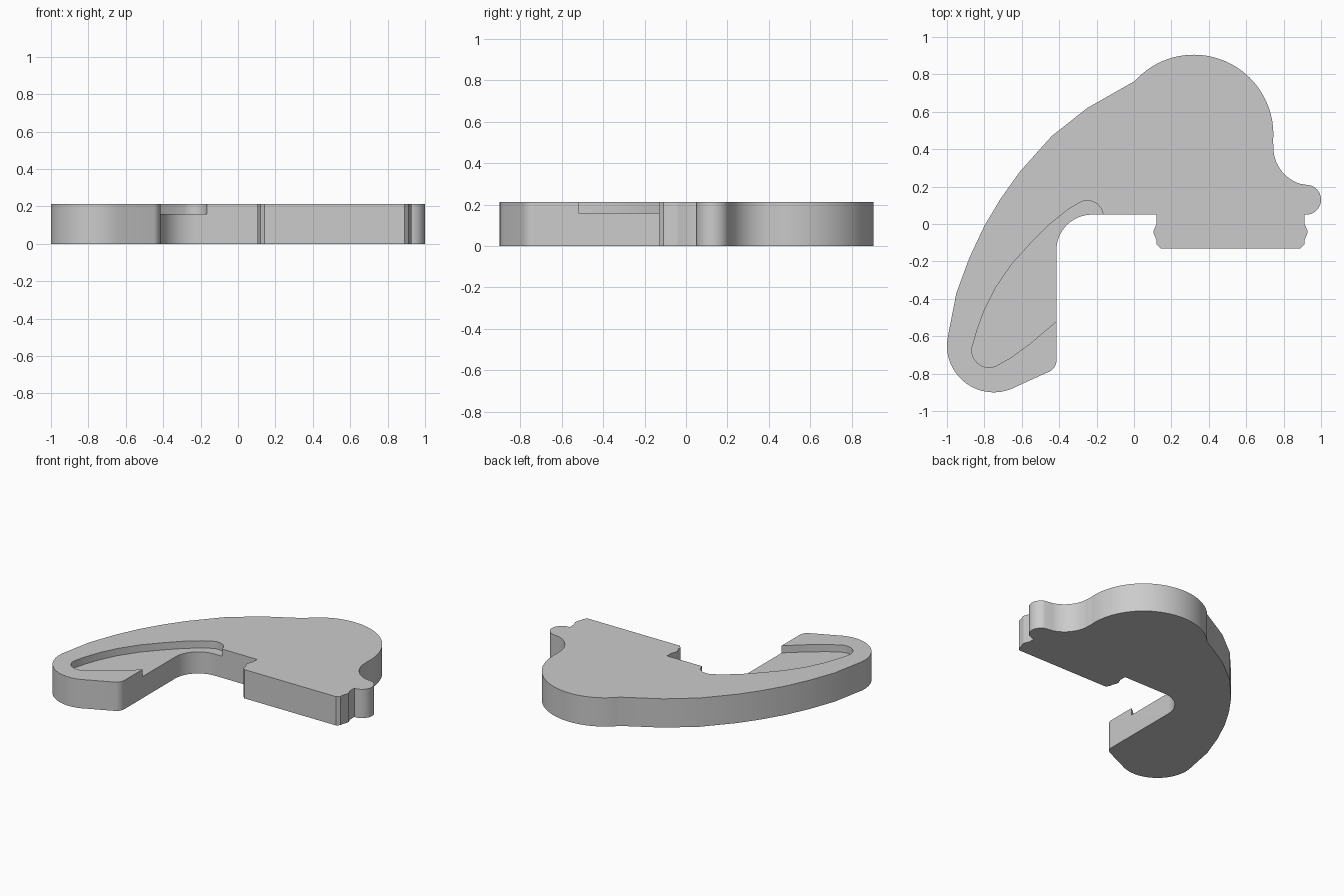
import bpy, bmesh
from math import cos, sin, radians

if "Cube" in bpy.data.objects:
    bpy.data.objects.remove(bpy.data.objects["Cube"])

HEIGHT, ROUND, FLOOR = 0.212, 0.055, 0.159

grey = bpy.data.materials.new("plain grey")
grey.use_nodes = True
grey.diffuse_color = (0.6, 0.6, 0.6, 1)
grey.node_tree.nodes["Principled BSDF"].inputs["Base Color"].default_value = (0.6, 0.6, 0.6, 1)


def arc(cx, cy, r, start, end, steps):
    """Points along a circular arc, angles in degrees."""
    angles = [radians(start + (end - start) * i / steps) for i in range(steps + 1)]
    return [(cx + r * cos(a), cy + r * sin(a)) for a in angles]


def slab(name, outline, bottom, top, rounding=0):
    """Extrude an outline upwards, optionally rounding its top rim."""
    bm = bmesh.new()
    base = bm.faces.new([bm.verts.new((x, y, bottom)) for x, y in outline])
    raised = bmesh.ops.extrude_face_region(bm, geom=[base], use_keep_orig=True)["geom"]
    for v in raised:
        if isinstance(v, bmesh.types.BMVert):
            v.co.z = top
    bmesh.ops.recalc_face_normals(bm, faces=bm.faces[:])
    if rounding:
        rim = [e for e in bm.edges if all(v.co.z == top for v in e.verts)]
        bmesh.ops.bevel(bm, geom=rim, offset=rounding, segments=7, profile=0.5,
                        affect='EDGES', clamp_overlap=False)
    mesh = bpy.data.meshes.new(name)
    bm.to_mesh(mesh)
    bm.free()
    mesh.materials.append(grey)
    obj = bpy.data.objects.new(name, mesh)
    bpy.context.collection.objects.link(obj)
    return obj


def combine(target, tool, operation):
    """Apply a boolean and discard the tool."""
    bpy.context.view_layer.objects.active = target
    mod = target.modifiers.new(operation.lower(), 'BOOLEAN')
    mod.object, mod.operation, mod.solver = tool, operation, 'EXACT'
    bpy.ops.object.modifier_apply(modifier=mod.name)
    bpy.data.objects.remove(tool)


# Body: round head, concave neck, nose, inner curve, grip end, faceted back
outline = arc(0.32, 0.48, 0.425, 138, -6, 36)
outline += arc(0.95, 0.41, 0.205, 176, 252, 14)
outline += arc(0.92, 0.13, 0.08, 72, -90, 16)
outline += arc(-0.225, -0.14, 0.19, 90, 180, 16)
outline += arc(-0.48, -0.73, 0.065, 0, -62, 8)
outline += arc(-0.75, -0.65, 0.25, -62, -188, 26)
outline += [(-0.95, -0.37), (-0.88, -0.18), (-0.8, -0.01), (-0.71, 0.14),
            (-0.61, 0.28), (-0.44, 0.47), (-0.25, 0.62)]
body = slab("curved_body", outline, 0, HEIGHT, ROUND)

# Recess in the grip, open towards the inner curve
recess = arc(-0.25, 0.04, 0.085, 8, 115, 12)
recess += [(-0.35, 0.08), (-0.45, 0.0), (-0.55, -0.1), (-0.65, -0.21),
           (-0.74, -0.34), (-0.8, -0.46), (-0.84, -0.57)]
recess += arc(-0.775, -0.675, 0.092, 170, 305, 12)
recess += [(-0.66, -0.715), (-0.55, -0.635), (-0.415, -0.52), (-0.3, -0.42), (-0.16, -0.1)]
combine(body, slab("recess_cutter", recess, FLOOR, HEIGHT + 0.1), 'DIFFERENCE')

# Square-edged block with a small ridge on each end
middle = 0.516
side = [(0.396, 0.11), (0.396, 0.0), (0.411, -0.035), (0.411, -0.05),
        (0.396, -0.085), (0.396, -0.108), (0.374, -0.13)]
block = [(middle + x, y) for x, y in side] + [(middle - x, y) for x, y in reversed(side)]
combine(body, slab("block", block, 0, HEIGHT), 'UNION')

# Smooth shading with sharp corners kept
bpy.ops.object.select_all(action='DESELECT')
body.select_set(True)
bpy.context.view_layer.objects.active = body
bpy.ops.object.shade_smooth_by_angle(angle=radians(30))
